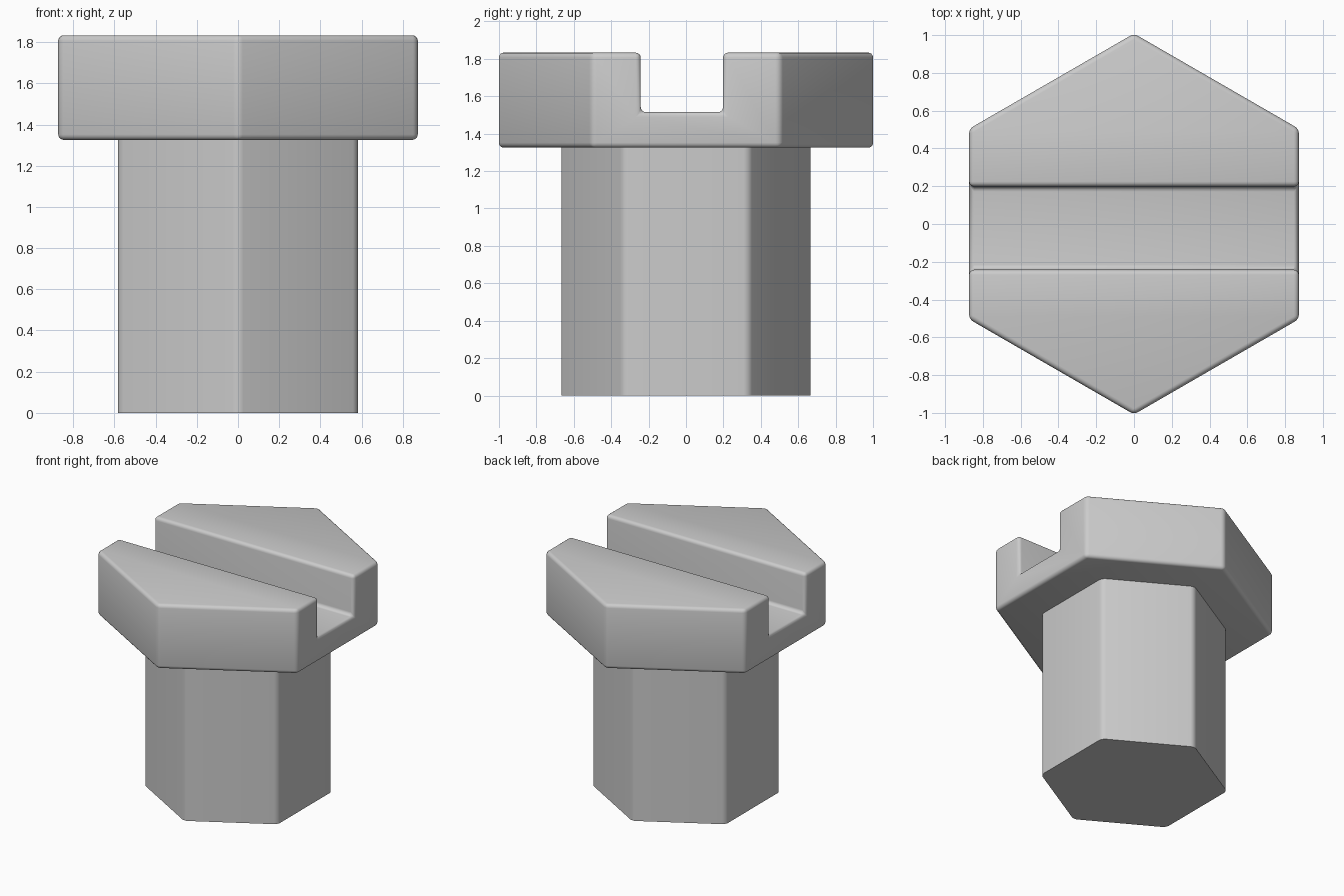
import bpy
import math

if "Cube" in bpy.data.objects:
    bpy.data.objects.remove(bpy.data.objects["Cube"])


def hex_prism(name, radius, z0, z1):
    # Hexagonal prism with corners pointing along +y and -y
    pts = [(radius * math.sin(i * math.pi / 3), radius * math.cos(i * math.pi / 3)) for i in range(6)]
    pts.reverse()  # counter-clockwise seen from above
    verts = [(x, y, z) for z in (z0, z1) for x, y in pts]
    faces = [list(range(5, -1, -1)), list(range(6, 12))]
    faces += [(i, (i + 1) % 6, (i + 1) % 6 + 6, i + 6) for i in range(6)]
    mesh = bpy.data.meshes.new(name)
    mesh.from_pydata(verts, [], faces)
    obj = bpy.data.objects.new(name, mesh)
    bpy.context.collection.objects.link(obj)
    return obj


def activate(obj):
    bpy.ops.object.select_all(action='DESELECT')
    obj.select_set(True)
    bpy.context.view_layer.objects.active = obj


def finish(obj, width, weight_edges=None):
    # Rounded edges and smooth shading
    bev = obj.modifiers.new("rounding", 'BEVEL')
    bev.width = width
    bev.segments = 4
    bev.limit_method = 'ANGLE'
    bev.angle_limit = math.radians(30)
    if weight_edges:
        layer = obj.data.attributes.new("bevel_weight_edge", 'FLOAT', 'EDGE')
        for e in obj.data.edges:
            layer.data[e.index].value = 1.0 if weight_edges(obj.data, e) else 0.0
        bev.limit_method = 'WEIGHT'
    activate(obj)
    bpy.ops.object.modifier_apply(modifier=bev.name)
    bpy.ops.object.shade_smooth_by_angle(angle=math.radians(30))


def is_vertical(mesh, edge):
    a, b = (mesh.vertices[i].co for i in edge.vertices)
    return abs(a.z - b.z) > 0.1


# Shank: only the upright edges are rounded
shank = hex_prism("shank", 0.674, 0.0, 1.33)
finish(shank, 0.03, is_vertical)

# Head with an off-centre driver slot
head = hex_prism("head", 1.008, 1.325, 1.833)
bpy.ops.mesh.primitive_cube_add(size=1, location=(0, -0.022, 1.515 + 0.5))
cutter = bpy.context.object
cutter.name = "slot_cutter"
cutter.hide_render = True
cutter.scale = (3, 0.44, 1)
cut = head.modifiers.new("slot", 'BOOLEAN')
cut.operation = 'DIFFERENCE'
cut.solver = 'EXACT'
cut.object = cutter
activate(head)
bpy.ops.object.modifier_apply(modifier=cut.name)
bpy.data.objects.remove(cutter, do_unlink=True)
finish(head, 0.027)
